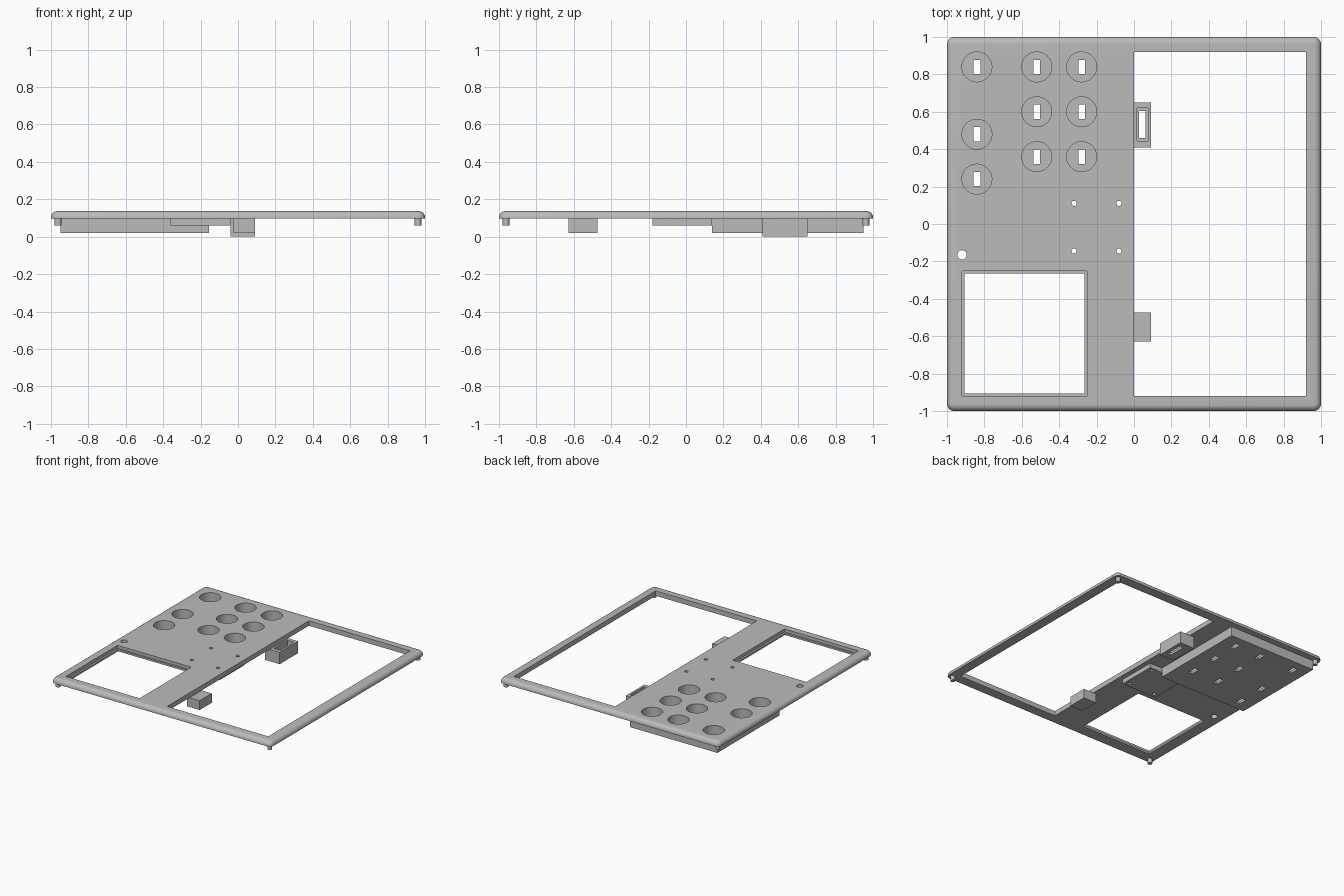
import bpy
import bmesh
from mathutils import Matrix, Vector

if "Cube" in bpy.data.objects:
    bpy.data.objects.remove(bpy.data.objects["Cube"], do_unlink=True)

grey = bpy.data.materials.new("light grey plastic")
grey.use_nodes = True
grey.diffuse_color = (0.5, 0.5, 0.5, 1)
grey.node_tree.nodes["Principled BSDF"].inputs["Base Color"].default_value = (0.5, 0.5, 0.5, 1)

TOP, UNDER, LOW = 0.137, 0.097, 0.02


def add_box(bm, x0, x1, y0, y1, z0, z1):
    size = Vector((x1 - x0, y1 - y0, z1 - z0))
    mid = Vector((x0 + x1, y0 + y1, z0 + z1)) / 2
    mat = Matrix.Translation(mid) @ Matrix.Diagonal((*size, 1))
    bmesh.ops.create_cube(bm, size=1, matrix=mat)


def add_cylinder(bm, x, y, r, z0, z1, sides=32):
    bmesh.ops.create_cone(bm, cap_ends=True, segments=sides, radius1=r, radius2=r,
                          depth=z1 - z0, matrix=Matrix.Translation((x, y, (z0 + z1) / 2)))


def make(name, bm):
    mesh = bpy.data.meshes.new(name)
    bm.to_mesh(mesh)
    bm.free()
    mesh.materials.append(grey)
    obj = bpy.data.objects.new(name, mesh)
    bpy.context.collection.objects.link(obj)
    return obj


def box(name, *dims):
    bm = bmesh.new()
    add_box(bm, *dims)
    return make(name, bm)


def cut(obj, boxes=(), cylinders=()):
    """Subtract a set of separate boxes and cylinders from an object."""
    bm = bmesh.new()
    for b in boxes:
        add_box(bm, *b)
    for c in cylinders:
        add_cylinder(bm, *c)
    cutter = make("cutter", bm)
    cutter.hide_render = True
    mod = obj.modifiers.new("cut", "BOOLEAN")
    mod.operation = "DIFFERENCE"
    mod.solver = "EXACT"
    mod.object = cutter
    graph = bpy.context.evaluated_depsgraph_get()
    mesh = bpy.data.meshes.new_from_object(obj.evaluated_get(graph))
    obj.modifiers.clear()
    obj.data = mesh
    bpy.data.objects.remove(cutter, do_unlink=True)


# Hole layouts
wells = [(-0.84, y) for y in (0.84, 0.48, 0.24)]
wells += [(x, y) for x in (-0.52, -0.28) for y in (0.84, 0.60, 0.36)]
well_cuts = [(x, y, 0.08, 0.04, 0.3, 48) for x, y in wells]
slot_cuts = [(x - 0.018, x + 0.018, y - 0.038, y + 0.038, -0.1, 0.3) for x, y in wells]
screw_cuts = [(x, y, 0.014, -0.1, 0.3, 20) for x in (-0.32, -0.08) for y in (0.11, -0.145)]

# Face plate: rounded corners and a rounded top rim
bm = bmesh.new()
add_box(bm, -1, 1, -1, 1, UNDER, TOP)
upright = [e for e in bm.edges if abs(e.verts[0].co.z - e.verts[1].co.z) > 0.01]
bmesh.ops.bevel(bm, geom=upright, offset=0.04, segments=6, profile=0.5, affect="EDGES")
rim = [e for e in bm.edges if all(v.co.z > TOP - 0.001 for v in e.verts)]
bmesh.ops.bevel(bm, geom=rim, offset=0.034, segments=6, profile=0.5, affect="EDGES")
plate = make("face_plate", bm)

# Large opening, screen opening, wells, screw holes and small round hole
cut(plate, [(0, 0.92, -0.92, 0.92, 0, 0.3), (-0.905, -0.265, -0.905, -0.265, 0, 0.3)],
    well_cuts + screw_cuts + [(-0.92, -0.165, 0.025, 0, 0.3, 32)])
# Shallow ledge round the screen opening
cut(plate, [(-0.92, -0.25, -0.92, -0.25, 0.112, 0.3)])

# Thick housing under the round wells
housing = box("well_housing", -0.95, -0.155, 0.14, 0.95, LOW, UNDER)
cut(housing, cylinders=well_cuts)
cut(housing, slot_cuts)

# Thin mount with four screw holes
mount = box("screw_mount", -0.36, -0.04, -0.18, 0.14, 0.06, UNDER)
cut(mount, cylinders=screw_cuts)

# Brackets at the edge of the large opening
box("plain_bracket", -0.025, 0.092, -0.628, -0.472, LOW, UNDER)
bracket = box("slotted_bracket", -0.04, 0.092, 0.41, 0.65, 0, UNDER)
cut(bracket, [(0.015, 0.075, 0.443, 0.62, 0.02, 0.3)])
cut(bracket, [(0.028, 0.062, 0.46, 0.605, -0.1, 0.3)])

# Corner pegs
for side, x in (("left", 0.962), ("right", -0.962)):
    for end, y in (("front", -0.962), ("back", 0.962)):
        bm = bmesh.new()
        add_cylinder(bm, x, y, 0.018, 0.06, UNDER + 0.005, 24)
        make(f"{end}_{side}_peg", bm)

# Smooth the curved walls and keep edges sharp
bpy.ops.object.select_all(action="DESELECT")
for obj in bpy.context.collection.objects:
    if obj.type == "MESH" and obj.data.materials and obj.data.materials[0] == grey:
        obj.select_set(True)
        bpy.context.view_layer.objects.active = obj
bpy.ops.object.shade_smooth_by_angle(angle=0.6)
